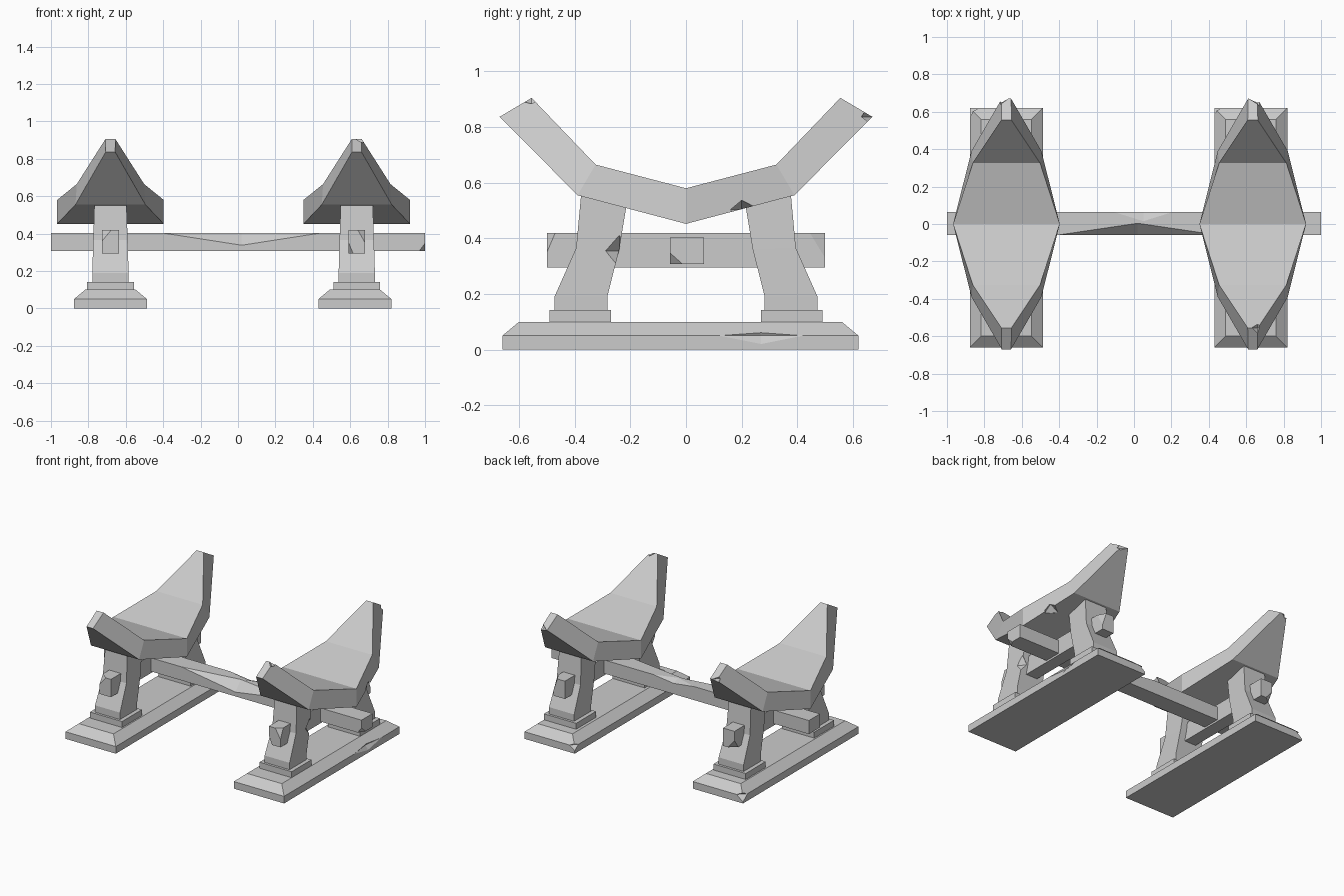
import bpy, bmesh
from mathutils import Vector

cube = bpy.data.objects.get("Cube")
if cube:
    bpy.data.objects.remove(cube, do_unlink=True)

stone = bpy.data.materials.new("light_grey")
stone.use_nodes = True
grey = (0.6, 0.6, 0.6, 1)
stone.diffuse_color = grey
stone.node_tree.nodes["Principled BSDF"].inputs["Base Color"].default_value = grey


def make(name, bm):
    bmesh.ops.recalc_face_normals(bm, faces=bm.faces)
    mesh = bpy.data.meshes.new(name)
    bm.to_mesh(mesh)
    bm.free()
    mesh.materials.append(stone)
    obj = bpy.data.objects.new(name, mesh)
    bpy.context.collection.objects.link(obj)
    return obj


def loft(name, rings):
    """Closed solid through rings with equal numbers of points."""
    bm = bmesh.new()
    loops = [[bm.verts.new(p) for p in ring] for ring in rings]
    n = len(loops[0])
    for a, b in zip(loops, loops[1:]):
        for i in range(n):
            j = (i + 1) % n
            bm.faces.new((a[i], a[j], b[j], b[i]))
    bm.faces.new(loops[0][::-1])
    bm.faces.new(loops[-1])
    return make(name, bm)


def rect(x0, x1, y0, y1, z):
    return [(x0, y0, z), (x1, y0, z), (x1, y1, z), (x0, y1, z)]


def box(name, x0, x1, y0, y1, z0, z1):
    return loft(name, [rect(x0, x1, y0, y1, z0), rect(x0, x1, y0, y1, z1)])


def chip(obj, centre, radii):
    """Knock a faceted nick out of an edge or corner with an octahedron."""
    bm = bmesh.new()
    for axis in range(3):
        for sign in (-1, 1):
            p = Vector(centre)
            p[axis] += sign * radii[axis]
            bm.verts.new(p)
    bmesh.ops.convex_hull(bm, input=bm.verts)
    cutter = make("chip_cutter", bm)
    cutter.hide_render = True
    mod = obj.modifiers.new("chip", "BOOLEAN")
    mod.operation = "DIFFERENCE"
    mod.solver = "EXACT"
    mod.object = cutter
    bpy.context.view_layer.objects.active = obj
    bpy.ops.object.modifier_apply(modifier=mod.name)
    bpy.data.objects.remove(cutter, do_unlink=True)


def build_base(side, x):
    w = 0.195
    return loft(side + "_base", [
        rect(x - w, x + w, -0.66, 0.62, 0),
        rect(x - w, x + w, -0.66, 0.62, 0.05),
        rect(x - 0.135, x + 0.135, -0.6, 0.56, 0.1)])


def build_leg(side, end, x, s):
    """Cranked leg with a foot plate; s is the y direction."""
    y0, y1 = sorted((s * 0.27, s * 0.49))
    box(f"{side}_{end}_foot", x - 0.125, x + 0.125, y0, y1, 0.095, 0.142)
    # inner y, outer y, inner z, outer z, half width
    steps = [(0.283, 0.473, 0.14, 0.14, 0.097), (0.283, 0.473, 0.19, 0.19, 0.097),
             (0.24, 0.395, 0.36, 0.365, 0.092), (0.212, 0.375, 0.53, 0.58, 0.085)]
    rings = [[(x - w, s * yi, zi), (x + w, s * yi, zi),
              (x + w, s * yo, zo), (x - w, s * yo, zo)]
             for yi, yo, zi, zo, w in steps]
    return loft(f"{side}_{end}_leg", rings)


def build_cradle(side, x):
    """Boat-shaped rest: y, z and half width of upper and lower edges."""
    half = [((0, 0.58, 0.285), (0, 0.452, 0.285)),
            ((0.325, 0.665, 0.18), (0.39, 0.555, 0.187)),
            ((0.555, 0.905, 0.027), (0.67, 0.837, 0.025))]
    rings = []
    for s, part in ((-1, half[:0:-1]), (1, half)):
        for (yt, zt, wt), (yb, zb, wb) in part:
            rings.append([(x - wt, s * yt, zt), (x + wt, s * yt, zt),
                          (x + wb, s * yb, zb), (x - wb, s * yb, zb)])
    return loft(side + "_cradle", rings)


# Two matching stands
parts = {}
for side, x in (("right", -0.682), ("left", 0.635)):
    parts[side] = {
        "base": build_base(side, x if side == "right" else 0.625),
        "front": build_leg(side, "front", x, -1),
        "back": build_leg(side, "back", x, 1),
        "cradle": build_cradle(side, x),
        "tie": box(side + "_tie_beam", x - 0.045, x + 0.045, -0.5, 0.5, 0.295, 0.42)}

# Long beam joining the stands
beam = box("long_beam", -1, 1, -0.058, 0.065, 0.308, 0.403)

# Worn nicks on the beam
chip(beam, (0.02, -0.058, 0.403), (0.42, 0.062, 0.065))
chip(beam, (0.05, 0.065, 0.403), (0.16, 0.05, 0.02))
chip(beam, (1, -0.058, 0.308), (0.03, 0.045, 0.04))

# Worn nicks on the stands
left, right = parts["left"], parts["right"]
chip(left["tie"], (0.59, -0.5, 0.295), (0.025, 0.04, 0.06))
chip(left["tie"], (0.68, -0.5, 0.42), (0.04, 0.03, 0.07))
chip(left["tie"], (0.68, 0.5, 0.42), (0.03, 0.055, 0.09))
chip(right["tie"], (-0.727, -0.5, 0.42), (0.05, 0.04, 0.06))
chip(right["tie"], (-0.727, 0.5, 0.295), (0.05, 0.04, 0.06))
chip(left["cradle"], (0.66, 0.67, 0.837), (0.045, 0.05, 0.04))
chip(left["cradle"], (0.66, -0.555, 0.905), (0.03, 0.06, 0.03))
chip(right["cradle"], (-0.707, 0.67, 0.837), (0.035, 0.04, 0.04))
chip(left["cradle"], (0.86, 0.2, 0.503), (0.06, 0.06, 0.04))
chip(left["front"], (0.728, -0.24, 0.355), (0.04, 0.05, 0.06))
chip(left["base"], (0.82, 0.27, 0.05), (0.02, 0.15, 0.03))
chip(right["base"], (-0.877, 0.62, 0.05), (0.05, 0.05, 0.04))
chip(left["base"], (0.43, 0.62, 0.05), (0.04, 0.04, 0.03))
